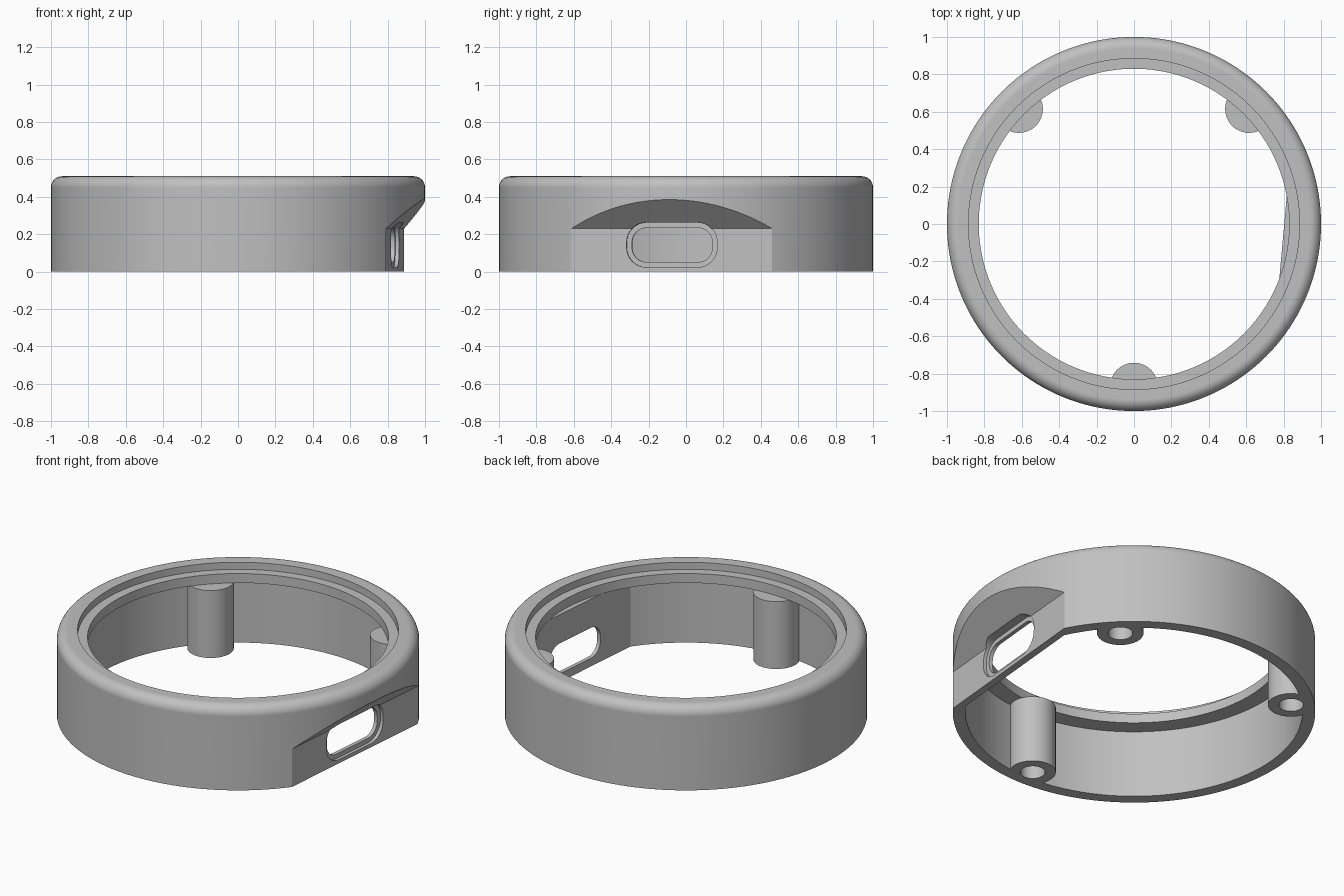
import bpy, bmesh
from math import sin, cos, pi, radians, acos
from mathutils import Matrix

SEG = 160
LEDGE_Z = 0.41             # underside of the inner ledge
FLAT = radians(-5.15)      # direction the flat port face points
TURN = Matrix.Rotation(FLAT, 4, 'Z')

if "Cube" in bpy.data.objects:
    bpy.data.objects.remove(bpy.data.objects["Cube"], do_unlink=True)

grey = bpy.data.materials.new("light_grey")
grey.use_nodes = True
colour = (0.53, 0.53, 0.53, 1)
grey.diffuse_color = colour
grey.node_tree.nodes["Principled BSDF"].inputs["Base Color"].default_value = colour


def finish(bm, name):
    bmesh.ops.recalc_face_normals(bm, faces=bm.faces)
    mesh = bpy.data.meshes.new(name)
    bm.to_mesh(mesh)
    bm.free()
    mesh.materials.append(grey)
    ob = bpy.data.objects.new(name, mesh)
    bpy.context.collection.objects.link(ob)
    return ob


def prism(name, points, offset, matrix=Matrix()):
    """Extrude a closed outline of 3D points along an offset."""
    bm = bmesh.new()
    face = bm.faces.new([bm.verts.new(p) for p in points])
    new = bmesh.ops.extrude_face_region(bm, geom=[face], use_keep_orig=True)["geom"]
    bmesh.ops.translate(bm, vec=offset,
                        verts=[v for v in new if isinstance(v, bmesh.types.BMVert)])
    bm.transform(matrix)
    return finish(bm, name)


def lathe(name, profile):
    """Revolve a closed (radius, z) profile around z."""
    bm = bmesh.new()
    rings = [[bm.verts.new((r * cos(2 * pi * i / SEG), r * sin(2 * pi * i / SEG), z))
              for r, z in profile] for i in range(SEG)]
    n = len(profile)
    for i in range(SEG):
        a, b = rings[i], rings[(i + 1) % SEG]
        for j in range(n):
            k = (j + 1) % n
            bm.faces.new((a[j], b[j], b[k], a[k]))
    return finish(bm, name)


def rod(name, x, y, radius, z0, z1):
    pts = [(x + radius * cos(2 * pi * i / 48), y + radius * sin(2 * pi * i / 48), z0)
           for i in range(48)]
    return prism(name, pts, (0, 0, z1 - z0))


def slot(name, half_w, z0, z1, r, d0, d1):
    """Rounded rectangle tunnel running outward through the flat face."""
    pts = []
    corners = ((1, z1 - r), (-1, z1 - r), (-1, z0 + r), (1, z0 + r))
    for q, (side, z) in enumerate(corners):
        for i in range(9):
            a = (q + i / 8) * pi / 2
            pts.append((d0, side * (half_w - r) + r * cos(a), z + r * sin(a)))
    return prism(name, pts, (d1 - d0, 0, 0), TURN)


def combine(base, tool, operation):
    tool.hide_render = True
    mod = base.modifiers.new(operation.lower(), 'BOOLEAN')
    mod.operation, mod.solver, mod.object = operation, 'EXACT', tool
    bpy.context.view_layer.objects.active = base
    bpy.ops.object.modifier_apply(modifier=mod.name)
    bpy.data.objects.remove(tool, do_unlink=True)


# Ring wall with rounded top edge, recessed seat and inner ledge
fillet = [(0.94 + 0.06 * cos(i * pi / 16), 0.45 + 0.06 * sin(i * pi / 16)) for i in range(9)]
housing = lathe("ring_housing", [(0.93, 0), (1, 0)] + fillet + [
    (0.885, 0.51), (0.885, 0.467), (0.83, 0.467), (0.83, LEDGE_Z), (0.93, LEDGE_Z)])

# Solid backing behind the flat port face
half = acos(0.8 / 0.965)
arc = [half * (i / 16 - 1) for i in range(33)]
combine(housing, prism("port_backing", [(0.965 * cos(a), 0.965 * sin(a), 0) for a in arc],
                       (0, 0, LEDGE_Z), TURN), 'UNION')

# Three screw posts
posts = [(0.87 * cos(radians(a)), 0.87 * sin(radians(a))) for a in (45, 135, 270)]
for x, y in posts:
    combine(housing, rod("screw_post", x, y, 0.128, 0, LEDGE_Z), 'UNION')
for x, y in posts:
    combine(housing, rod("screw_hole", x, y, 0.068, -0.1, 0.32), 'DIFFERENCE')

# Flat face with sloped top
wedge = [(0.843, -1, -0.1), (0.843, -1, 0.23), (1.1, -1, 0.484), (1.1, -1, -0.1)]
combine(housing, prism("flat_cutter", wedge, (0, 2, 0), TURN), 'DIFFERENCE')

# Stepped port opening
combine(housing, slot("port_recess", 0.243, 0.023, 0.262, 0.105, 0.823, 1.1), 'DIFFERENCE')
combine(housing, slot("port_opening", 0.216, 0.05, 0.235, 0.08, 0.7, 1.1), 'DIFFERENCE')

# Smooth curved walls, crisp edges
bpy.ops.object.select_all(action='DESELECT')
housing.select_set(True)
bpy.context.view_layer.objects.active = housing
bpy.ops.object.shade_smooth_by_angle(angle=radians(25))
weighted = housing.modifiers.new("even_shading", 'WEIGHTED_NORMAL')
weighted.keep_sharp = True
